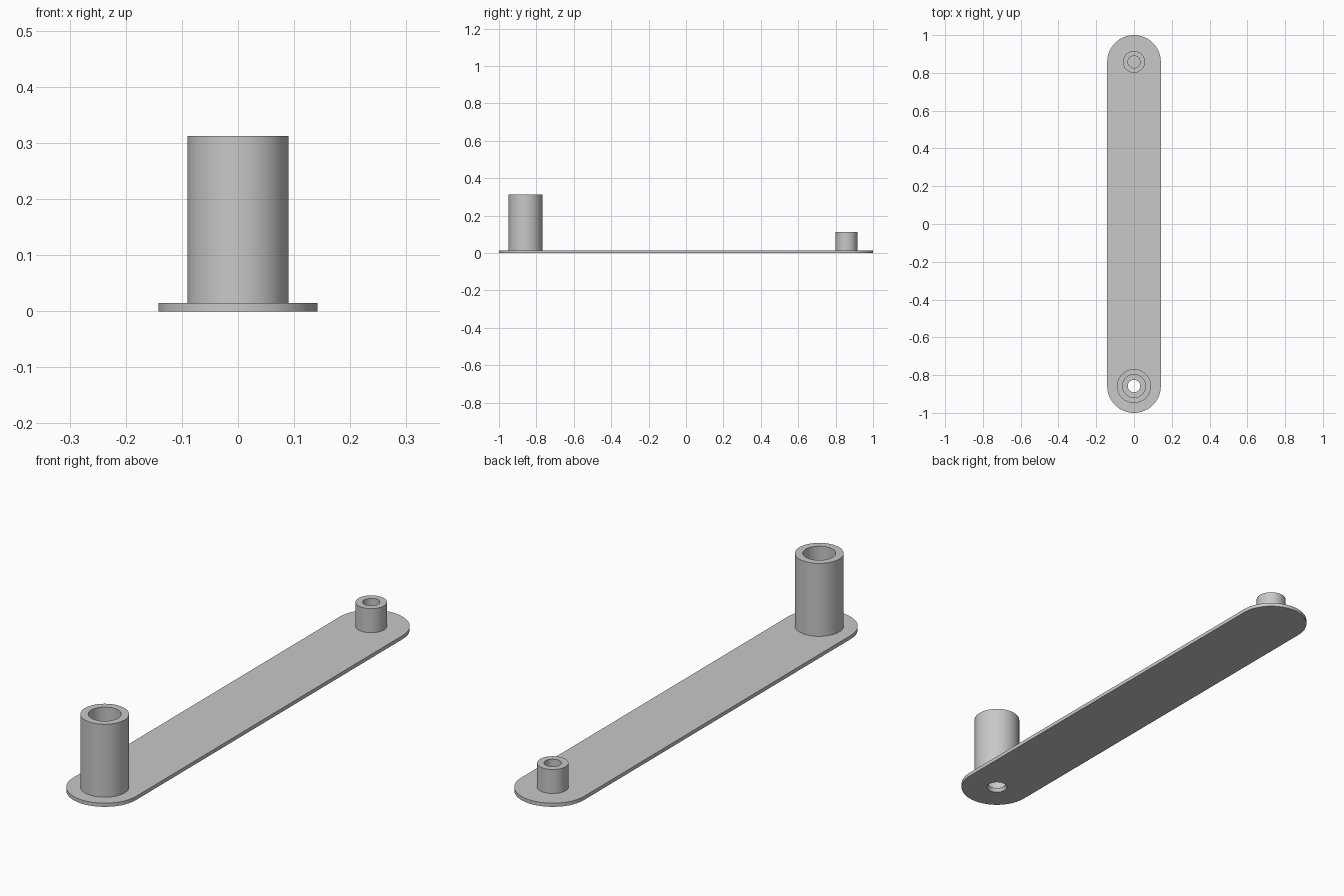
import bpy, bmesh
from math import cos, sin, pi, radians

cube = bpy.data.objects.get("Cube")
if cube:
    bpy.data.objects.remove(cube, do_unlink=True)

SEG = 64
HALF_WIDTH = 0.142
END_Y = 1 - HALF_WIDTH      # centre of each rounded end
THICK = 0.015

grey = bpy.data.materials.new("plain_grey")
grey.use_nodes = True
colour = (0.58, 0.58, 0.58, 1)
grey.diffuse_color = colour
grey.node_tree.nodes["Principled BSDF"].inputs["Base Color"].default_value = colour


def finish(name, bm):
    bmesh.ops.recalc_face_normals(bm, faces=bm.faces[:])
    mesh = bpy.data.meshes.new(name)
    bm.to_mesh(mesh)
    bm.free()
    mesh.materials.append(grey)
    obj = bpy.data.objects.new(name, mesh)
    bpy.context.collection.objects.link(obj)
    bpy.ops.object.select_all(action='DESELECT')
    obj.select_set(True)
    bpy.context.view_layer.objects.active = obj
    bpy.ops.object.shade_smooth_by_angle(angle=radians(30))
    return obj


def circle(radius, y):
    return [(radius * cos(2 * pi * i / SEG), y + radius * sin(2 * pi * i / SEG))
            for i in range(SEG)]


def add_ring(bm, points, z):
    return [bm.verts.new((x, y, z)) for x, y in points]


def edges_of(bm, ring):
    pairs = zip(ring, ring[1:] + ring[:1])
    return [bm.edges.get(p) or bm.edges.new(p) for p in pairs]


def bridge(bm, a, b):
    for i in range(len(a)):
        j = (i + 1) % len(a)
        bm.faces.new((a[i], a[j], b[j], b[i]))


def make_plate():
    # Rounded bar with a slightly flared screw hole at the front
    half = SEG // 2
    outline = [(HALF_WIDTH * cos(pi * i / half + side * pi),
                END_Y * (1 - 2 * side) + HALF_WIDTH * sin(pi * i / half + side * pi))
               for side in (0, 1) for i in range(half + 1)]
    bm = bmesh.new()
    outer, hole = [], []
    for z, radius in ((0, 0.040), (THICK, 0.033)):
        outer.append(add_ring(bm, outline, z))
        hole.append(add_ring(bm, circle(radius, -END_Y), z))
        bmesh.ops.triangle_fill(bm, use_beauty=True, normal=(0, 0, 1),
                                edges=edges_of(bm, outer[-1]) + edges_of(bm, hole[-1]))
    bridge(bm, *outer)
    bridge(bm, *hole)
    return finish("base_plate", bm)


def make_post(name, y, radius, bore, top):
    # Hollow round post whose bore stops at the plate
    bm = bmesh.new()
    profile = ((radius, THICK), (radius, top), (bore, top), (bore, THICK))
    rings = [add_ring(bm, circle(r, y), z) for r, z in profile]
    for a, b in zip(rings, rings[1:] + rings[:1]):
        bridge(bm, a, b)
    return finish(name, bm)


make_plate()
make_post("tall_front_post", -END_Y, 0.09, 0.061, 0.312)
make_post("short_rear_post", END_Y, 0.058, 0.032, 0.113)
